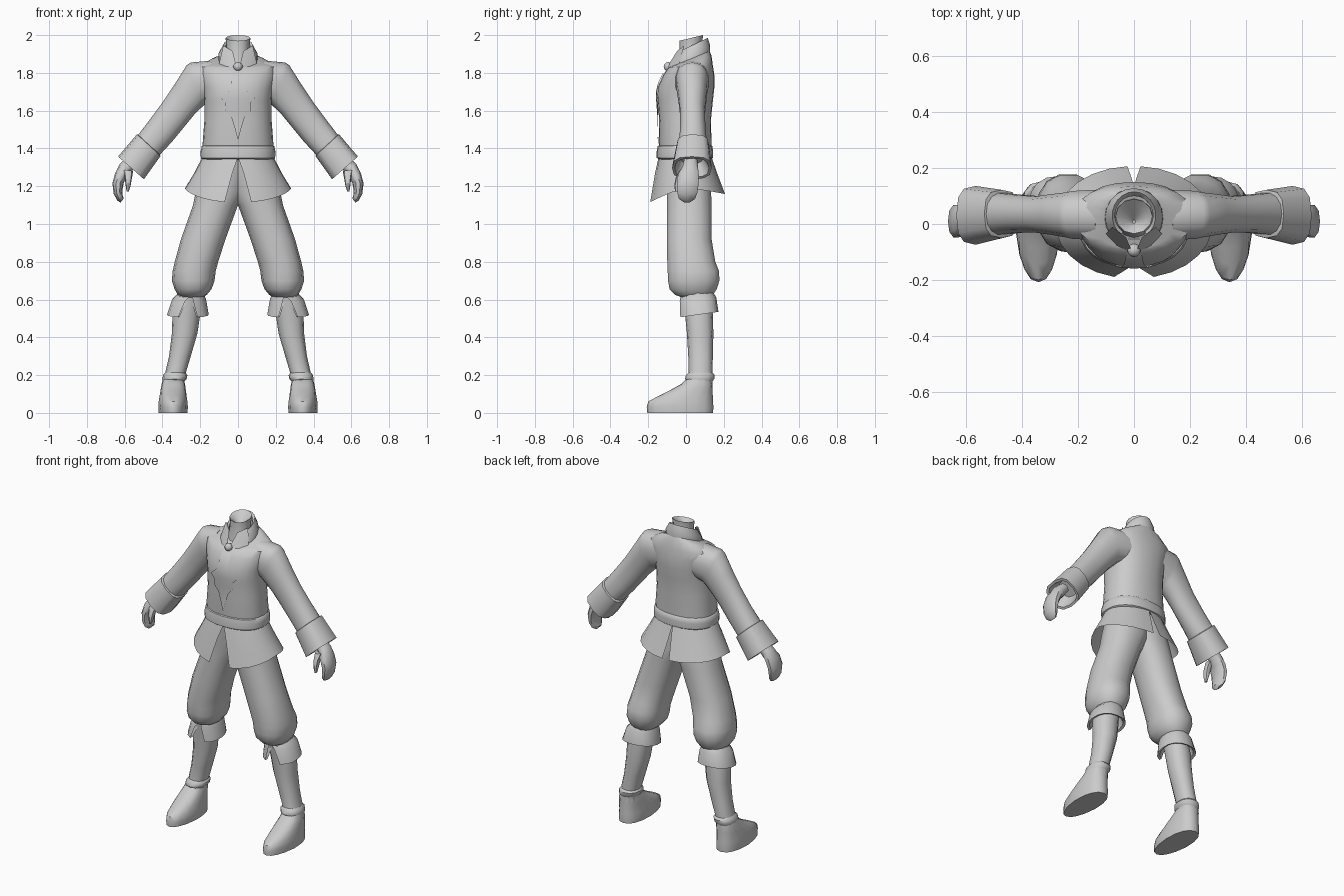
import bpy, bmesh, math
from mathutils import Vector
from mathutils.bvhtree import BVHTree

cloth = bpy.data.materials.new("light_grey")
cloth.diffuse_color = (0.6, 0.6, 0.6, 1)


def finish(name, verts, faces, mirror=False, angle=45):
    """Make an object with clean normals, smooth shading and optional mirroring."""
    me = bpy.data.meshes.new(name)
    me.from_pydata(verts, [], faces)
    bm = bmesh.new()
    bm.from_mesh(me)
    bmesh.ops.recalc_face_normals(bm, faces=bm.faces)
    bm.to_mesh(me)
    bm.free()
    me.materials.append(cloth)
    ob = bpy.data.objects.new(name, me)
    bpy.context.collection.objects.link(ob)
    bpy.ops.object.select_all(action='DESELECT')
    ob.select_set(True)
    bpy.context.view_layer.objects.active = ob
    bpy.ops.object.shade_smooth_by_angle(angle=math.radians(angle))
    if mirror:
        mod = ob.modifiers.new("mirror", 'MIRROR')
        mod.use_mirror_merge = False
    return ob


def loft(name, rings, n=12, power=2.3, arc=None, caps=True, mirror=False):
    """Skin rings (xa, za, xb, zb, y0, y1, dz): two side points, y extent, rise to the back.
    arc gives a start and end angle per ring for open bands (-90 is front, 90 is back)."""
    verts, faces = [], []
    cols = n + 1 if arc else n
    for k, r in enumerate(rings):
        xa, za, xb, zb, y0, y1 = r[:6]
        dz = r[6] if len(r) > 6 else 0
        a0, a1 = arc[k] if arc else (0, 360)
        for i in range(cols):
            a = math.radians(a0 + (a1 - a0) * i / n)
            c, s = math.cos(a), math.sin(a)
            c = math.copysign(abs(c) ** (2 / power), c)
            s = math.copysign(abs(s) ** (2 / power), s)
            verts.append(((xa + xb) / 2 + (xb - xa) / 2 * c,
                          (y0 + y1) / 2 + (y1 - y0) / 2 * s,
                          (za + zb) / 2 + (zb - za) / 2 * c + dz * s))
    for k in range(len(rings) - 1):
        for i in range(n):
            j = (i + 1) % cols
            faces.append((k * cols + i, k * cols + j, (k + 1) * cols + j, (k + 1) * cols + i))
    if caps and not arc:
        faces.append(tuple(range(n)))
        faces.append(tuple(range(len(verts) - n, len(verts))))
    return finish(name, verts, faces, mirror)


def level(z, x0, x1, y0, y1, dz=0):
    return (x0, z, x1, z, y0, y1, dz)


def even(z, w, y0, y1, dz=0):
    return level(z, -w, w, y0, y1, dz)


# Jacket body
torso = loft("jacket_body", [
    even(1.36, .185, -.135, .13), even(1.43, .187, -.145, .135), even(1.55, .178, -.142, .132),
    even(1.65, .178, -.15, .142), even(1.72, .185, -.152, .15), even(1.79, .205, -.12, .15),
    even(1.835, .21, -.092, .142, .005), even(1.862, .15, -.085, .135, .03),
    even(1.875, .10, -.075, .125, .04)], n=24)

# Belt
loft("belt", [even(1.34, .185, -.14, .13), even(1.35, .197, -.155, .142),
              even(1.385, .198, -.155, .143), even(1.412, .192, -.15, .14),
              even(1.42, .18, -.135, .13)], n=24)

# Jacket skirt, split at front and back; hem dips toward both splits
skirt = loft("jacket_skirt", [even(1.355, .188, -.145, .135), even(1.27, .232, -.165, .165),
                              even(1.17, .282, -.195, .207)],
             n=12, power=2.05, arc=[(-90, 90), (-83, 88), (-76, 85.5)], mirror=True)
for v in skirt.data.vertices:
    if v.co.z < 1.2:
        v.co.z = 1.19 - (.08 if v.co.y < 0 else .03) * (abs(v.co.y) / .2) ** 1.3

# Neck, with a hollow top
loft("neck", [even(1.84, .075, -.05, .10), even(1.93, .06, -.035, .085, .01),
              even(1.985, .066, -.035, .09, .015), even(1.97, .045, -.02, .07, .01),
              even(1.925, .005, .0, .015)], n=12, power=2)

# Standing collar, open at the front
loft("collar", [even(1.865, .105, -.085, .128, .045), even(1.90, .103, -.08, .128, .045),
                even(1.945, .078, -.055, .115, .04), even(1.935, .068, -.04, .10, .035),
                even(1.88, .068, -.04, .10, .035)],
     n=18, power=2, arc=[(-72, 252), (-68, 248), (-55, 235), (-55, 235), (-60, 240)])

# Collar points
finish("collar_point", [(.078, -.01, 1.945), (.028, -.048, 1.915), (.012, -.088, 1.85),
                        (.055, -.098, 1.80), (.10, -.035, 1.85)],
       [(0, 1, 2, 3), (0, 3, 4)], mirror=True)

# Neckcloth laid over the chest
tree = BVHTree.FromPolygons([v.co.copy() for v in torso.data.vertices],
                            [tuple(p.vertices) for p in torso.data.polygons])
rows = [(1.85, .02), (1.80, .03), (1.75, .035), (1.70, .05), (1.665, .09), (1.64, .065),
        (1.60, .068), (1.565, .035), (1.51, .018), (1.45, .002)]
verts, faces = [], []
for z, w in rows:
    for i in range(7):
        x = w * (i - 3) / 3
        hit = tree.ray_cast(Vector((x, -1, z)), Vector((0, 1, 0)))[0]
        verts.append((x, (hit.y if hit else -.08) - .008, z))
for k in range(len(rows) - 1):
    for i in range(6):
        a = k * 7 + i
        faces.append((a, a + 1, a + 8, a + 7))
finish("neckcloth", verts, faces)

# Brooch
bpy.ops.mesh.primitive_uv_sphere_add(segments=12, ring_count=8, radius=.024,
                                     location=(0, -.094, 1.833))
brooch = bpy.context.object
brooch.name = "brooch"
brooch.data.materials.append(cloth)
bpy.ops.object.shade_smooth()

# Sleeves
loft("sleeve", [(.10, 1.66, .14, 1.865, -.06, .125), (.17, 1.64, .25, 1.855, -.055, .12),
                (.19, 1.62, .272, 1.84, -.05, .115), (.235, 1.575, .335, 1.74, -.04, .108),
                (.28, 1.52, .395, 1.65, -.032, .10), (.35, 1.435, .465, 1.555, -.032, .105),
                (.415, 1.365, .53, 1.47, -.04, .112)], n=14, mirror=True)

# Turned-back cuffs with an inner wall
loft("sleeve_cuff", [(.415, 1.37, .525, 1.47, -.035, .11), (.41, 1.36, .535, 1.475, -.05, .122),
                     (.498, 1.237, .635, 1.357, -.074, .136), (.508, 1.247, .622, 1.347, -.06, .122),
                     (.48, 1.32, .56, 1.39, -.03, .09)], n=12, power=2.8, mirror=True)

# Curled hands and thumbs
loft("hand", [(.53, 1.32, .58, 1.36, -.01, .06), (.565, 1.275, .625, 1.32, -.02, .065),
              (.59, 1.25, .65, 1.27, -.045, .07), (.606, 1.215, .665, 1.215, -.05, .07),
              (.612, 1.175, .658, 1.16, -.048, .062), (.61, 1.15, .64, 1.125, -.04, .05),
              (.605, 1.135, .622, 1.113, -.02, .03)], n=10, mirror=True)
loft("thumb", [(.555, 1.28, .61, 1.29, -.035, .02), (.562, 1.24, .60, 1.25, -.055, -.01),
               (.568, 1.205, .595, 1.205, -.062, -.025), (.578, 1.172, .59, 1.172, -.058, -.04)],
     n=8, mirror=True)

# Baggy breeches
loft("breeches", [level(1.34, -.08, .175, -.12, .12), level(1.18, -.05, .222, -.105, .135),
                  level(1.10, .0, .238, -.102, .138), level(.92, .066, .302, -.104, .138),
                  level(.80, .105, .335, -.102, .158), level(.75, .118, .346, -.10, .178),
                  level(.70, .124, .35, -.098, .18), level(.655, .14, .336, -.09, .165),
                  level(.625, .165, .318, -.06, .145), level(.61, .19, .30, -.02, .13)],
     n=14, mirror=True)

# Boot shafts
loft("boot_shaft", [level(.64, .185, .32, -.02, .135), level(.52, .20, .347, -.005, .142),
                    level(.42, .215, .35, .005, .145), level(.30, .25, .365, .012, .142),
                    level(.20, .28, .388, .015, .14), level(.12, .285, .40, .0, .14)],
     n=12, mirror=True)

# Ankle roll
loft("ankle_roll", [level(.215, .28, .385, .015, .138), level(.20, .268, .397, .0, .152),
                    level(.18, .272, .40, -.005, .15), level(.16, .29, .395, .01, .135)],
     n=12, mirror=True)

# Flared boot tops, split at the front
loft("boot_top", [level(.625, .178, .325, -.03, .145, .012), level(.60, .168, .35, -.035, .16, .012),
                  level(.52, .155, .376, -.038, .172, .015), level(.525, .17, .36, -.025, .158, .015),
                  level(.60, .195, .325, -.01, .135, .01)],
     n=14, arc=[(-85, 265), (-78, 258), (-66, 246), (-66, 246), (-80, 260)], mirror=True)

# Shoes
loft("shoe", [level(0, .268, .42, -.205, .143), level(.03, .265, .422, -.208, .145),
              level(.06, .268, .42, -.20, .143), level(.09, .272, .415, -.145, .142),
              level(.12, .276, .41, -.085, .14), level(.15, .28, .405, -.03, .14),
              level(.185, .288, .395, .01, .135)], n=16, power=2.4, mirror=True)
for v in bpy.data.objects["shoe"].data.vertices:
    if v.co.y < -.05:  # narrow the toe toward the inside
        v.co.x = .335 + (v.co.x - .335) * (1 + (v.co.y + .05) * 1.5)
